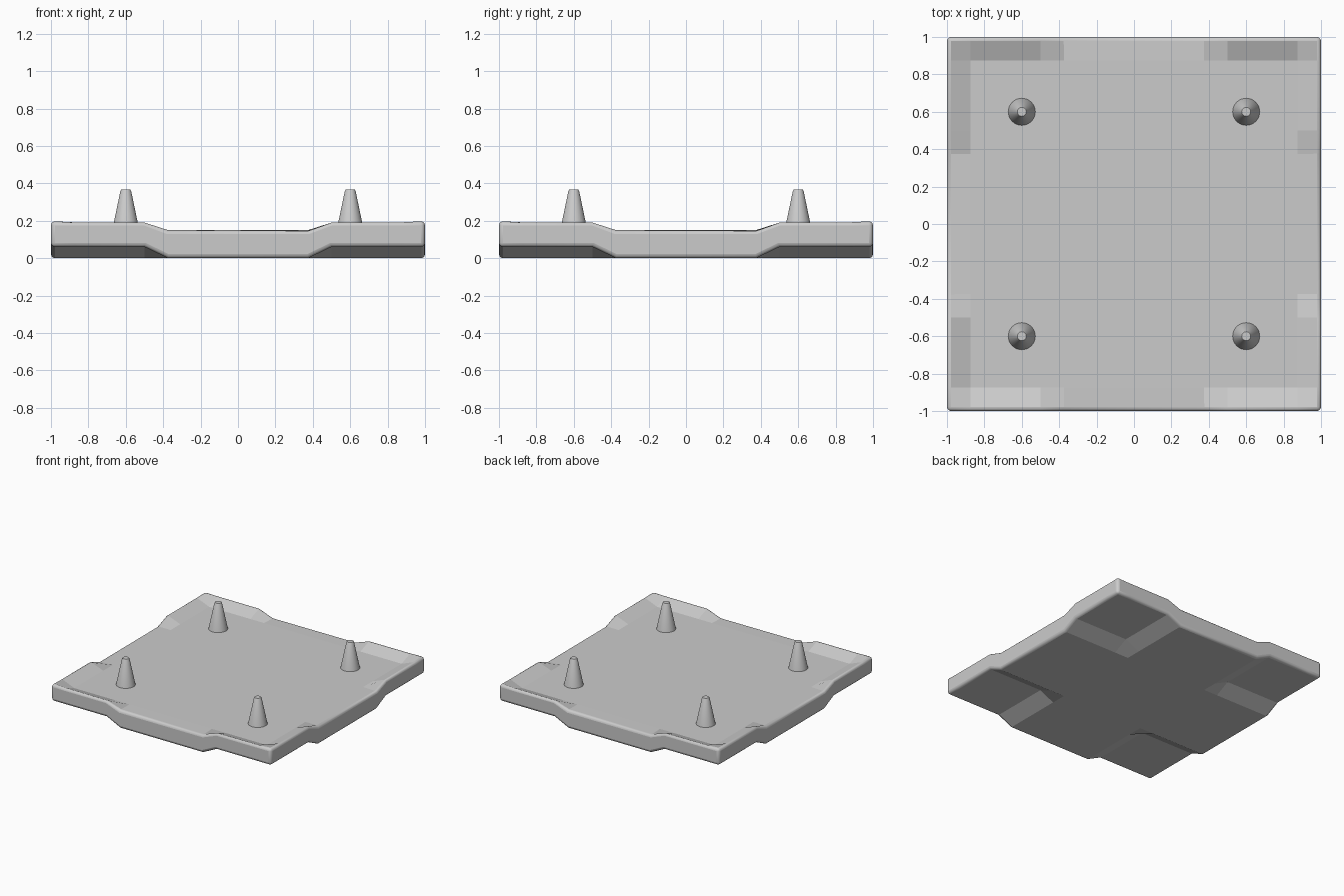
import bpy, bmesh, math

if "Cube" in bpy.data.objects:
    bpy.data.objects.remove(bpy.data.objects["Cube"])

COORDS = [-1, -0.875, -0.5, -0.375, 0.375, 0.5, 0.875, 1]
N = len(COORDS)


def lift(x, y):
    """1 inside the four corner squares, 0 elsewhere."""
    return 1.0 if min(abs(x), abs(y)) >= 0.5 else 0.0


def top_z(x, y):
    on_rim = max(abs(x), abs(y)) == 1
    return 0.15 + (0.047 * lift(x, y) if on_rim else 0)


def bottom_z(x, y):
    return 0.06 * lift(x, y)


# Plate: upturned corner rims on top, recessed corner squares underneath
bm = bmesh.new()
top = [[bm.verts.new((x, y, top_z(x, y))) for y in COORDS] for x in COORDS]
bot = [[bm.verts.new((x, y, bottom_z(x, y))) for y in COORDS] for x in COORDS]
for i in range(N - 1):
    for j in range(N - 1):
        ring = [(i, j), (i + 1, j), (i + 1, j + 1), (i, j + 1)]
        bm.faces.new([top[a][b] for a, b in ring])
        bm.faces.new([bot[a][b] for a, b in reversed(ring)])
for i in range(N - 1):
    for k in (0, N - 1):
        bm.faces.new([bot[i][k], bot[i + 1][k], top[i + 1][k], top[i][k]])
        bm.faces.new([bot[k][i], bot[k][i + 1], top[k][i + 1], top[k][i]])
bmesh.ops.recalc_face_normals(bm, faces=bm.faces)

# Rounded rim and vertical corners
rim = [e for e in bm.edges if e.calc_face_angle(0) > math.radians(50)]
rounded = bmesh.ops.bevel(bm, geom=rim, offset=0.022, offset_type='OFFSET',
                          segments=3, profile=0.5, affect='EDGES')
for f in rounded['faces']:
    f.smooth = True
mesh = bpy.data.meshes.new("plate")
bm.to_mesh(mesh)
bm.free()
plate = bpy.data.objects.new("plate", mesh)
bpy.context.collection.objects.link(plate)

# Tapered pegs with a slightly chamfered tip
SIDES = 32
PROFILE = [(0.073, 0.147), (0.029, 0.358), (0.024, 0.367)]


def make_peg(name, px, py):
    b = bmesh.new()
    rings = [[b.verts.new((r * math.cos(2 * math.pi * s / SIDES),
                           r * math.sin(2 * math.pi * s / SIDES), z))
              for s in range(SIDES)] for r, z in PROFILE]
    for lo, hi in zip(rings, rings[1:]):
        for s in range(SIDES):
            t = (s + 1) % SIDES
            b.faces.new([lo[s], lo[t], hi[t], hi[s]])
    b.faces.new(rings[-1])
    b.faces.new(rings[0][::-1])
    me = bpy.data.meshes.new(name)
    b.to_mesh(me)
    b.free()
    ob = bpy.data.objects.new(name, me)
    ob.location = (px, py, 0)
    bpy.context.collection.objects.link(ob)
    bpy.ops.object.select_all(action='DESELECT')
    ob.select_set(True)
    bpy.context.view_layer.objects.active = ob
    bpy.ops.object.shade_smooth_by_angle(angle=math.radians(30))


for side, px in (("left", -0.6), ("right", 0.6)):
    for end, py in (("front", -0.6), ("back", 0.6)):
        make_peg(f"peg_{end}_{side}", px, py)
